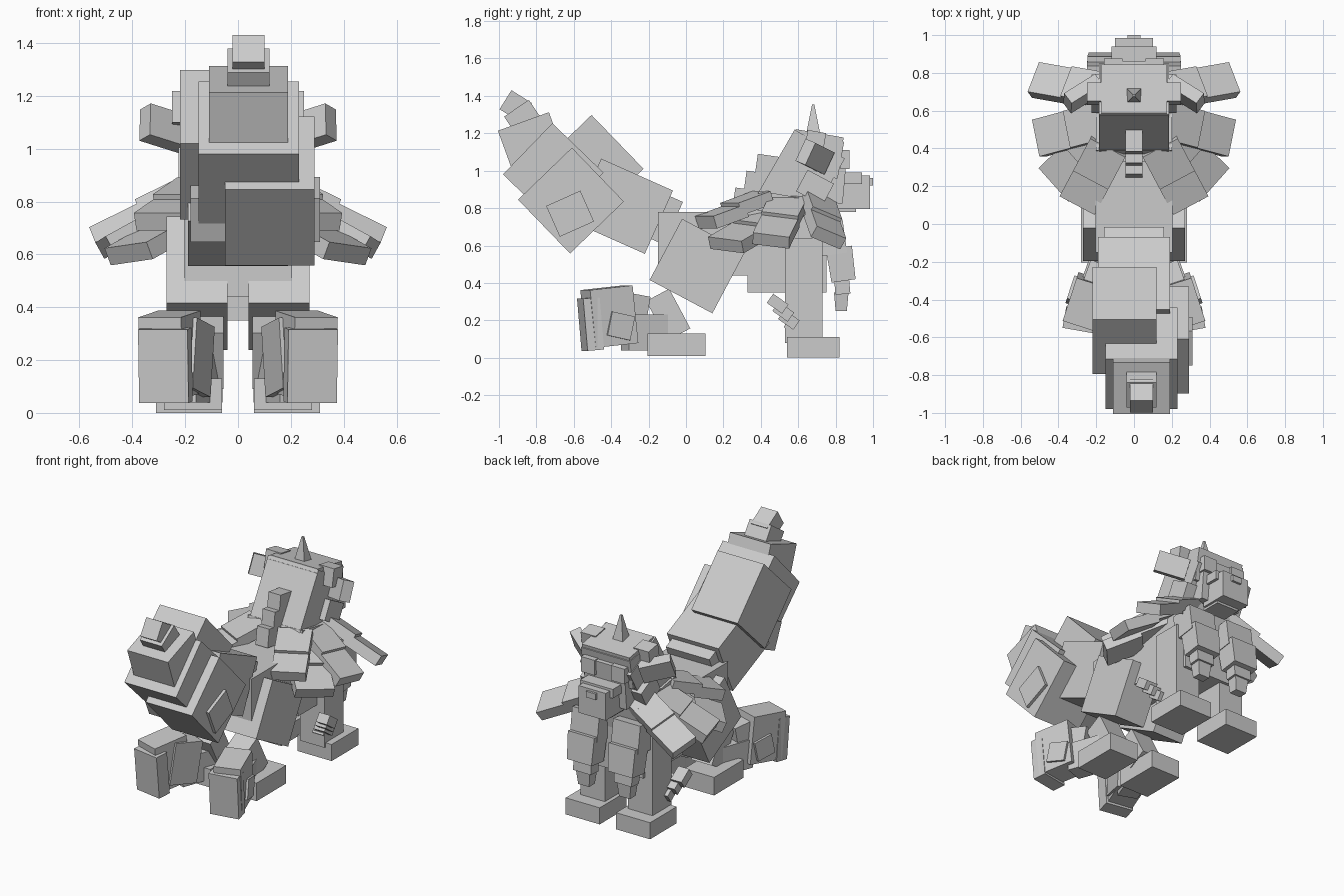
import bpy
from math import radians
from mathutils import Matrix, Vector

cube = bpy.data.objects.get("Cube")
if cube:
    bpy.data.objects.remove(cube, do_unlink=True)

stone = bpy.data.materials.new("plain grey")
stone.use_nodes = True
grey = (0.6, 0.6, 0.6, 1)
stone.diffuse_color = grey
stone.node_tree.nodes["Principled BSDF"].inputs["Base Color"].default_value = grey

FACES = [(0, 1, 3, 2), (4, 6, 7, 5), (0, 4, 5, 1), (2, 3, 7, 6), (0, 2, 6, 4), (1, 5, 7, 3)]


def make_block(name, centre, size, turn, taper=1):
    """Block with its size turned by a matrix; taper scales the top."""
    corners = []
    for x in (-1, 1):
        for y in (-1, 1):
            for z in (-1, 1):
                k = taper if z > 0 else 1
                half = Vector((x * k * size[0], y * k * size[1], z * size[2])) / 2
                corners.append(Vector(centre) + turn @ half)
    mesh = bpy.data.meshes.new(name)
    mesh.from_pydata(corners, [], FACES)
    mesh.materials.append(stone)
    mesh.validate()
    part = bpy.data.objects.new(name, mesh)
    bpy.context.collection.objects.link(part)
    return part


def box(name, centre, size, tilt=0, yaw=0, roll=0, taper=1):
    turn = (Matrix.Rotation(radians(yaw), 3, 'Z') @ Matrix.Rotation(radians(roll), 3, 'Y')
            @ Matrix.Rotation(radians(tilt), 3, 'X'))
    return make_block(name, centre, size, turn, taper)


def pair(name, centre, size, tilt=0, yaw=0, roll=0, taper=1):
    """Matching blocks on the left (+x) and right (-x)."""
    x, y, z = centre
    box("left_" + name, (x, y, z), size, tilt, yaw, roll, taper)
    box("right_" + name, (-x, y, z), size, tilt, -yaw, -roll, taper)


# Trunk
box("belly", (0, .11, .61), (.41, .52, .34))
box("chest", (0, .54, .57), (.42, .42, .44))
box("upper_chest", (0, .57, .76), (.4, .4, .2), tilt=-10)

# Hind legs
pair("haunch", (.155, .06, .49), (.23, .38, .37), tilt=-28)
pair("hind_shin", (.13, -.095, .23), (.15, .14, .24), tilt=28)
pair("hind_foot", (.17, -.05, .07), (.22, .31, .12))

# Ruffs trailing behind the hind feet
pair("ruff_root", (.17, -.19, .135), (.13, .29, .19), yaw=20)
pair("ruff_inner", (.2, -.33, .21), (.15, .2, .27), tilt=-10, yaw=20)
pair("ruff_middle", (.255, -.41, .22), (.17, .24, .31), tilt=6, yaw=18)
pair("ruff_end", (.275, -.51, .18), (.19, .09, .28), tilt=5, yaw=10)
pair("ruff_panel", (.325, -.35, .17), (.03, .13, .13), tilt=-12, yaw=18)

# Front legs with stepped spurs behind
pair("front_leg", (.175, .63, .36), (.18, .2, .56))
pair("front_foot", (.185, .68, .055), (.25, .28, .11))
for i in range(4):
    pair("spur_%d" % i, (.22 + .03 * i, .58 - .03 * i, .16 + .043 * i), (.08, .1, .06), tilt=-35)

# Hanging forelimbs with claws
pair("forelimb_top", (.15, .77, .64), (.2, .16, .18), tilt=8)
pair("forelimb", (.15, .83, .5), (.18, .13, .18), tilt=8, taper=1.08)
pair("forelimb_wrist", (.15, .835, .385), (.13, .08, .09), tilt=5)
pair("forelimb_claw", (.15, .83, .3), (.08, .06, .1), taper=1.3)

# Tail: segments listed from the root to the tip
TAIL = [
    ("tail_root", (0, -.25, .8), (.32, .4, .25), -24),
    ("tail_lower", (0, -.337, .81), (.38, .42, .37), -24),
    ("tail_side_right", (-.05, -.51, 1.015), (.34, .4, .4), 44),
    ("tail_side_left", (.12, -.615, .84), (.34, .4, .4), 44),
    ("tail_panel", (.065, -.62, .77), (.49, .2, .18), 24),
    ("tail_core", (.04, -.71, .985), (.38, .38, .38), 46),
    ("tail_upper", (.04, -.83, 1.155), (.3, .29, .23), 20),
    ("tail_collar", (.04, -.87, 1.28), (.16, .16, .13), 34),
    ("tail_tip", (.04, -.91, 1.345), (.12, .13, .12), -32),
]
for name, centre, size, tilt in TAIL:
    box(name, centre, size, tilt)

# Head
box("head", (0, .61, .96), (.37, .31, .42), tilt=-30)
box("skull", (0, .69, 1.08), (.36, .28, .2), tilt=-10)
box("forehead", (0, .71, 1.17), (.35, .26, .06), tilt=-10)
box("face", (0, .77, .97), (.3, .16, .28), tilt=-5)
box("horn", (0, .68, 1.27), (.08, .08, .17), taper=.15)
pair("brow", (.195, .69, 1.15), (.11, .1, .12), tilt=-10)
pair("eye_ridge", (.11, .85, 1.06), (.1, .05, .1))
pair("ear", (.27, .69, 1.075), (.2, .07, .13), tilt=-20, yaw=-32, roll=-15)
pair("cheek", (.18, .69, .91), (.09, .16, .13), tilt=-28)
box("snout", (0, .89, .885), (.2, .19, .18))
box("muzzle_top", (0, .87, .96), (.24, .14, .06))
box("jaw", (0, .84, .81), (.17, .14, .06))
box("nose", (0, .985, .94), (.07, .03, .04))

# Crest steps down the back of the neck
for i in range(3):
    box("crest_%d" % i, (0, .45 - .06 * i, 1.02 - .09 * i), (.09, .15, .12), tilt=-8)

# Wing plates, fanned backwards: root, yaw, width, reach, droop, tilt
PLATES = [
    ("front", (.12, .7, .86), 10, .18, .45, 26, -24),
    ("middle", (.12, .56, .86), -15, .2, .45, 28, -8),
    ("rear", (.13, .42, .86), -62, .21, .37, 18, 0),
    ("under", (.12, .5, .79), -44, .24, .44, 22, -6),
]
for name, root, yaw, width, reach, droop, tilt in PLATES:
    for label, side in (("left", 1), ("right", -1)):
        turn = (Matrix.Rotation(radians(yaw * side), 3, 'Z')
                @ Matrix.Rotation(radians(droop * side), 3, 'Y')
                @ Matrix.Rotation(radians(tilt), 3, 'X'))
        start = Vector((root[0] * side, root[1], root[2]))
        for segment, along, drop in (("inner", .3, 0), ("outer", .75, .02)):
            centre = start + turn @ Vector((along * reach * side, 0, -drop))
            make_block("%s_%s_wing_%s" % (label, name, segment), centre,
                       (reach * .55, width, .07), turn)
